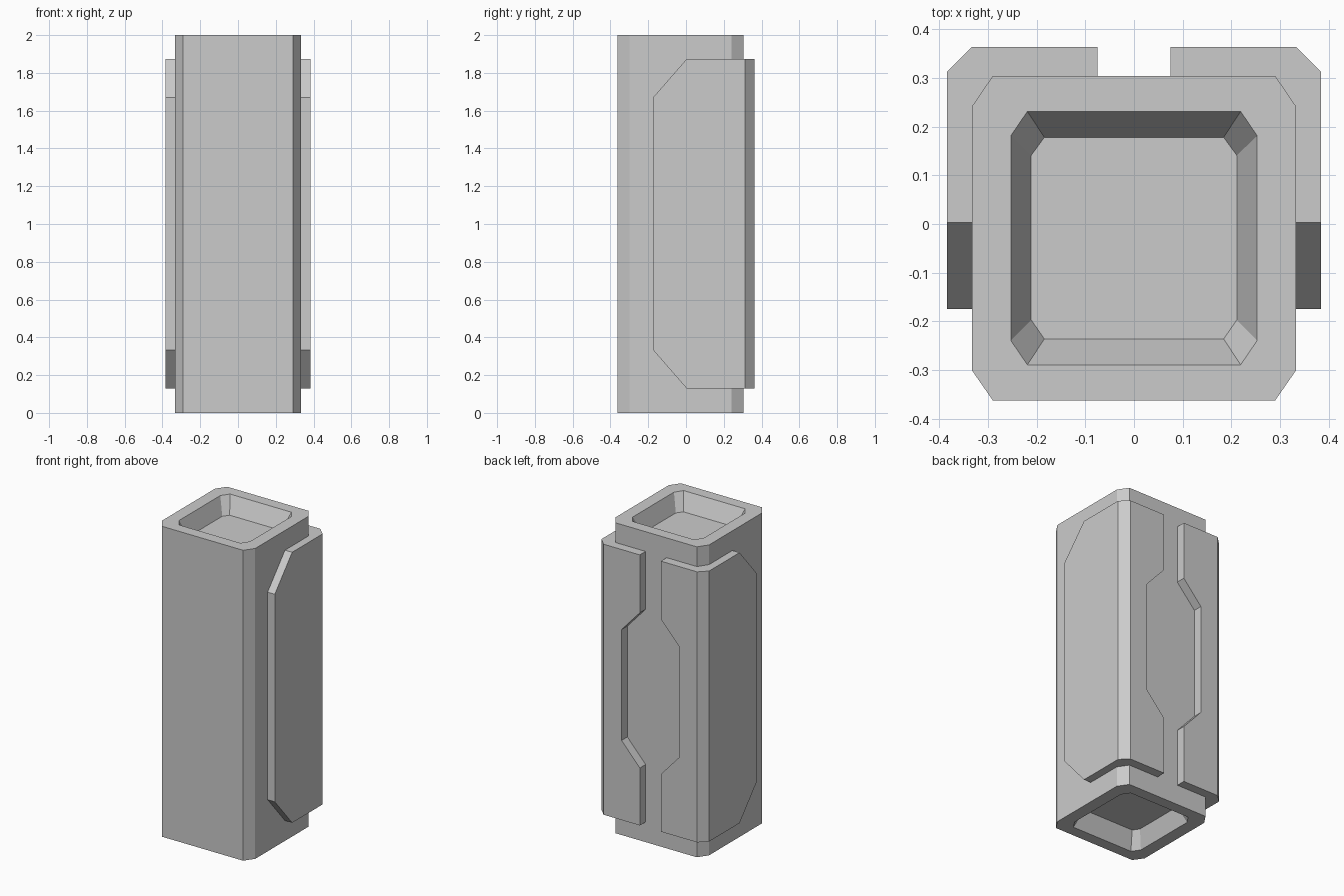
import bpy, bmesh

if "Cube" in bpy.data.objects:
    bpy.data.objects.remove(bpy.data.objects["Cube"])


def finish(name, bm):
    bmesh.ops.recalc_face_normals(bm, faces=bm.faces[:])
    mesh = bpy.data.meshes.new(name)
    bm.to_mesh(mesh)
    bm.free()
    obj = bpy.data.objects.new(name, mesh)
    bpy.context.collection.objects.link(obj)
    return obj


def octagon(bm, x, xc, y0, y0c, y1c, y1, z):
    pts = [(-xc, y0), (xc, y0), (x, y0c), (x, y1c),
           (xc, y1), (-xc, y1), (-x, y1c), (-x, y0c)]
    return [bm.verts.new((px, py, z)) for px, py in pts]


# Column with chamfered corners and a tapered recess at both ends
bm = bmesh.new()
depth = 0.107
outer = (0.333, 0.29, -0.362, -0.30, 0.241, 0.304)
rim = (0.253, 0.219, -0.289, -0.239, 0.181, 0.231)
floor = (0.211, 0.184, -0.236, -0.197, 0.141, 0.178)
sections = [(floor, depth), (rim, 0), (outer, 0),
            (outer, 2), (rim, 2), (floor, 2 - depth)]
rings = [octagon(bm, *s, z) for s, z in sections]
for a, b in zip(rings, rings[1:]):
    for i in range(8):
        j = (i + 1) % 8
        bm.faces.new((a[i], a[j], b[j], b[i]))
bm.faces.new(rings[0])
bm.faces.new(rings[-1])
finish("column", bm)

# Armour panel wrapping the side and back, with a notched inner edge
bm = bmesh.new()
LOW, HIGH = 0.13, 1.873
side = [(0.313, LOW), (0.003, LOW), (-0.174, 0.333),
        (-0.174, 1.67), (0.003, HIGH), (0.313, HIGH)]
back = [(0.333, HIGH), (0.075, HIGH), (0.075, 1.50), (0.205, 1.357),
        (0.205, 0.643), (0.075, 0.50), (0.075, LOW), (0.333, LOW)]


def shell(sx, by, side_y, back_x):
    s = [bm.verts.new((sx, min(y, side_y), z)) for y, z in side]
    b = [bm.verts.new((min(x, back_x), by, z)) for x, z in back]
    bm.faces.new(s)
    bm.faces.new(b)
    bm.faces.new((s[0], s[-1], b[0], b[-1]))
    return s + b


out = shell(0.384, 0.363, 0.313, 0.333)
inn = shell(0.323, 0.294, 0.236, 0.284)
for i in range(len(out)):
    j = (i + 1) % len(out)
    bm.faces.new((out[i], out[j], inn[j], inn[i]))
panel = finish("armour_panels", bm)
panel.modifiers.new("mirror_x", 'MIRROR').use_mirror_merge = False
